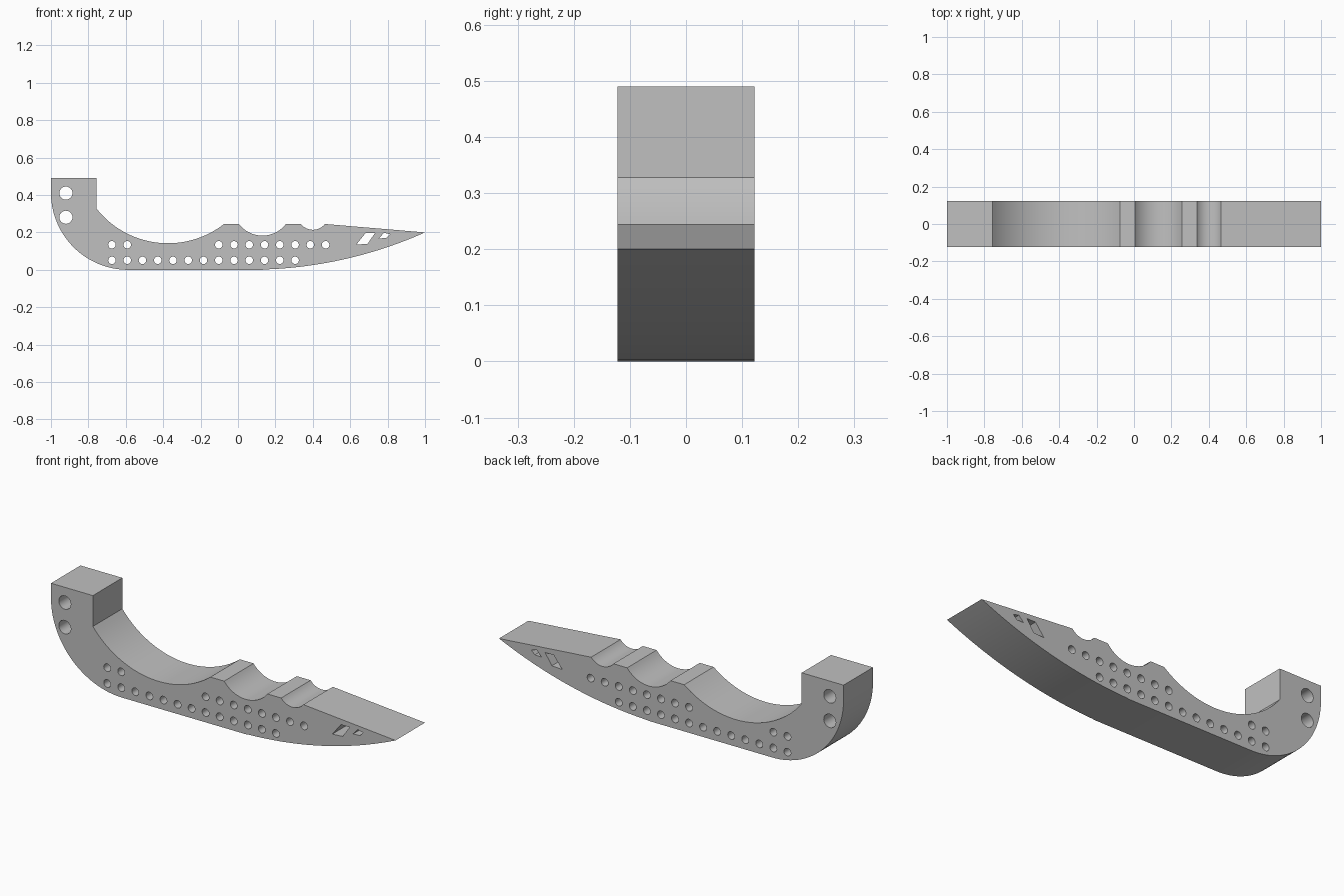
import bpy, bmesh
from math import cos, sin, pi, atan2, hypot, radians
from mathutils import Matrix

cube = bpy.data.objects.get("Cube")
if cube:
    bpy.data.objects.remove(cube, do_unlink=True)

HALF_WIDTH = 0.122


def arc(a, b, c, steps=24):
    """Points of the circular arc from a through b to c."""
    (ax, ay), (bx, by), (cx, cy) = a, b, c
    d = 2 * (ax * (by - cy) + bx * (cy - ay) + cx * (ay - by))
    sa, sb, sc = (x * x + y * y for x, y in (a, b, c))
    ox = (sa * (by - cy) + sb * (cy - ay) + sc * (ay - by)) / d
    oy = (sa * (cx - bx) + sb * (ax - cx) + sc * (bx - ax)) / d
    r = hypot(ax - ox, ay - oy)
    t0, t1, t2 = (atan2(y - oy, x - ox) for x, y in (a, b, c))
    sweep = (t2 - t0) % (2 * pi)
    if (t1 - t0) % (2 * pi) > sweep:
        sweep -= 2 * pi
    angles = [t0 + sweep * i / steps for i in range(steps + 1)]
    return [(ox + r * cos(t), oy + r * sin(t)) for t in angles]


def circle(x, z, r, sides=24):
    return [(x + r * cos(2 * pi * i / sides), z + r * sin(2 * pi * i / sides))
            for i in range(sides)]


# Side outline: block, grip hollow, finger notches, tapered tip, underside, heel
outline = [(-1, 0.49), (-0.757, 0.49)]
outline += arc((-0.757, 0.328), (-0.375, 0.142), (-0.075, 0.245), 32)
outline += arc((0.005, 0.245), (0.13, 0.183), (0.256, 0.245))
outline += arc((0.336, 0.245), (0.40, 0.214), (0.465, 0.245), 16)
outline += arc((1, 0.2), (0.6, 0.064), (0.145, 0.002))
outline += [(0.13, 0)]
outline += arc((-0.59, 0), (-0.87, 0.112), (-1, 0.4), 32)

# Large holes in the block, two rows of small holes, two slanted windows
holes = [circle(-0.92, z, 0.035, 32) for z in (0.41, 0.281)]
rows = ((0.051, range(13)), (0.134, [0, 1, *range(7, 15)]))
for z, columns in rows:
    holes += [circle(-0.674 + 0.0816 * i, z, 0.02) for i in columns]
holes.append([(0.633, 0.135), (0.683, 0.198), (0.733, 0.198), (0.693, 0.139)])
holes.append([(0.753, 0.168), (0.781, 0.198), (0.813, 0.19), (0.792, 0.17)])

# Filled, extruded curve turned into a mesh
curve = bpy.data.curves.new("body_profile", 'CURVE')
curve.dimensions = '2D'
curve.fill_mode = 'BOTH'
curve.extrude = HALF_WIDTH
for loop in [outline] + holes:
    spline = curve.splines.new('POLY')
    spline.points.add(len(loop) - 1)
    for point, (x, z) in zip(spline.points, loop):
        point.co = (x, z, 0, 1)
    spline.use_cyclic_u = True
body = bpy.data.objects.new("perforated_body", curve)
bpy.context.collection.objects.link(body)
bpy.ops.object.select_all(action='DESELECT')
body.select_set(True)
bpy.context.view_layer.objects.active = body
bpy.ops.object.convert(target='MESH')

# Stand it upright and weld the seams
bm = bmesh.new()
bm.from_mesh(body.data)
bm.transform(Matrix.Rotation(radians(90), 4, 'X'))
bmesh.ops.remove_doubles(bm, verts=bm.verts, dist=0.0001)
bmesh.ops.recalc_face_normals(bm, faces=bm.faces)
bm.to_mesh(body.data)
bm.free()

# Grey finish
grey = bpy.data.materials.new("grey")
grey.use_nodes = True
colour = (0.53, 0.53, 0.53, 1)
grey.diffuse_color = colour
grey.node_tree.nodes["Principled BSDF"].inputs["Base Color"].default_value = colour
body.data.materials.clear()
body.data.materials.append(grey)
bpy.ops.object.shade_smooth_by_angle(angle=radians(25))
